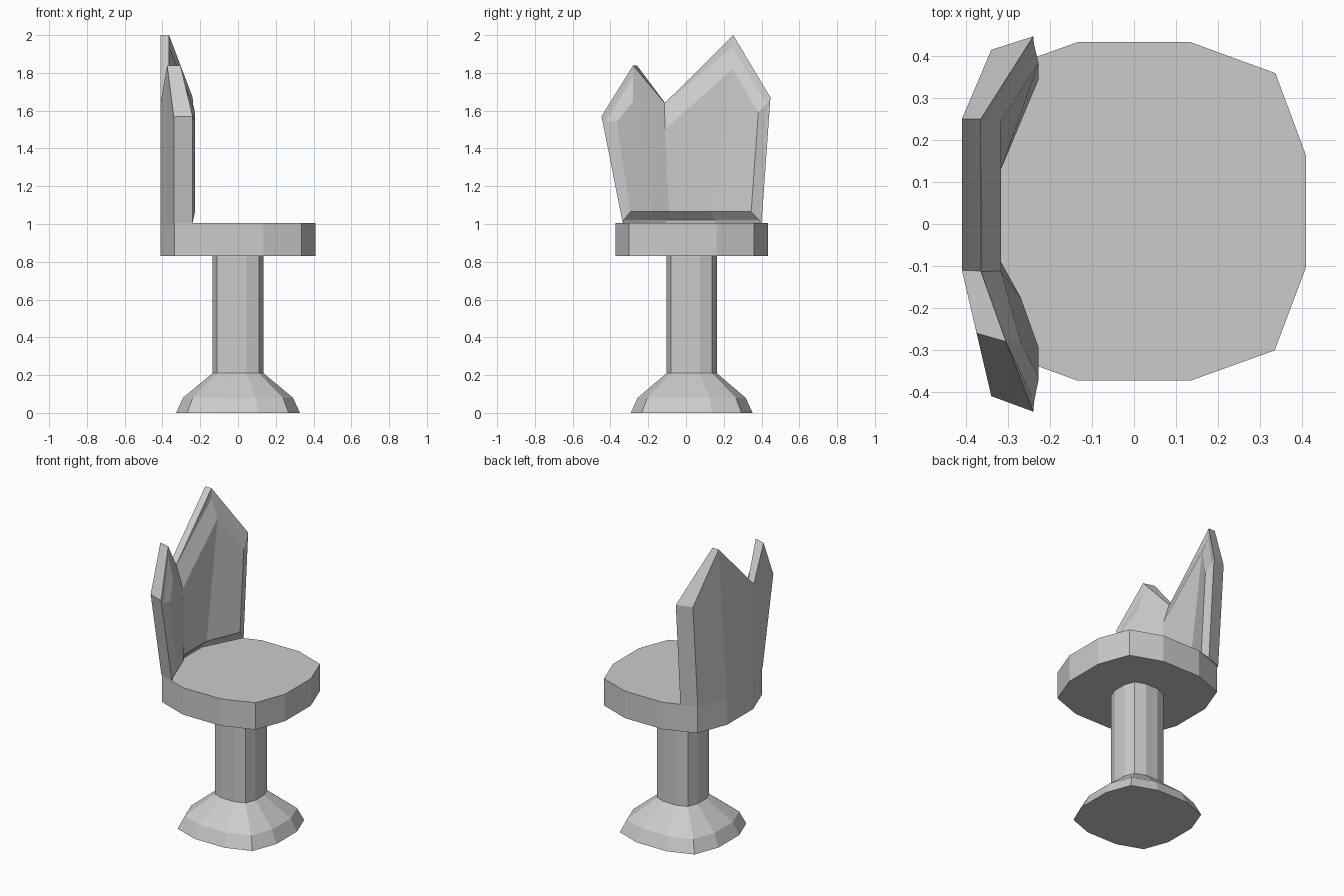
import bpy, bmesh

if "Cube" in bpy.data.objects:
    bpy.data.objects.remove(bpy.data.objects["Cube"])

CY = 0.03  # seat and pedestal sit slightly off centre in y


def finish(name, bm):
    bmesh.ops.recalc_face_normals(bm, faces=bm.faces)
    mesh = bpy.data.meshes.new(name)
    bm.to_mesh(mesh)
    bm.free()
    obj = bpy.data.objects.new(name, mesh)
    bpy.context.collection.objects.link(obj)
    return obj


def bridge(bm, a, b):
    for i in range(len(a)):
        j = (i + 1) % len(a)
        bm.faces.new((a[i], a[j], b[j], b[i]))


def rounded_square(scale):
    # 12-sided rounded square: one quarter, turned four times
    pts = []
    x, y = 1, 0
    for _ in range(4):
        for u, v in ((0.41, -0.135), (0.41, 0.135), (0.337, 0.335)):
            pts.append((scale * (u * x - v * y), scale * (u * y + v * x)))
        x, y = -y, x
    return [(px, py * 0.403 / 0.41 + CY) for px, py in pts]


def loft(name, levels):
    bm = bmesh.new()
    rings = [[bm.verts.new((x, y, z)) for x, y in rounded_square(s)] for s, z in levels]
    for a, b in zip(rings, rings[1:]):
        bridge(bm, a, b)
    bm.faces.new(rings[0])
    bm.faces.new(rings[-1])
    return finish(name, bm)


# Pedestal and seat
loft("foot", [(0.80, 0.0), (0.71, 0.08), (0.33, 0.21)])
loft("column", [(0.33, 0.21), (0.33, 0.83)])
loft("seat", [(1.0, 0.83), (1.0, 1.005)])

# Backrest layers, outside to inside:
# x of (end, mid, centre), bottom y, top y, bottom z, top z
layers = [
    ((-0.34, -0.375, -0.41), (-0.30, -0.20, -0.105, 0.165, 0.365),
     (-0.41, -0.26, -0.11, 0.25, 0.415), 1.005, (1.57, 1.84, 1.64, 2.0, 1.67)),
    ((-0.24, -0.305, -0.365), (-0.335, -0.22, -0.105, 0.155, 0.40),
     (-0.447, -0.28, -0.112, 0.25, 0.447), 1.005, (1.57, 1.84, 1.64, 2.0, 1.67)),
    ((-0.238, -0.303, -0.363), (-0.33, -0.215, -0.102, 0.15, 0.388),
     (-0.423, -0.28, -0.113, 0.245, 0.427), 1.02, (1.545, 1.78, 1.635, 1.935, 1.635)),
    ((-0.227, -0.27, -0.317), (-0.295, -0.175, -0.09, 0.13, 0.345),
     (-0.368, -0.28, -0.112, 0.245, 0.383), 1.065, (1.54, 1.65, 1.50, 1.82, 1.59)),
]
bm = bmesh.new()
rings = []
for (end, mid, centre), yb, yt, zb, zt in layers:
    xs = (end, mid, centre, centre, end)
    bottom = [bm.verts.new((x, y, zb)) for x, y in zip(xs, yb)]
    top = [bm.verts.new((x, y, z)) for x, y, z in zip(xs, yt, zt)]
    rings.append(bottom + top[::-1])
for a, b in zip(rings, rings[1:]):
    bridge(bm, a, b)
# Outer and inner panel faces
for ring in (rings[0], rings[-1]):
    for i in range(4):
        bm.faces.new((ring[i], ring[i + 1], ring[8 - i], ring[9 - i]))
finish("backrest", bm)
